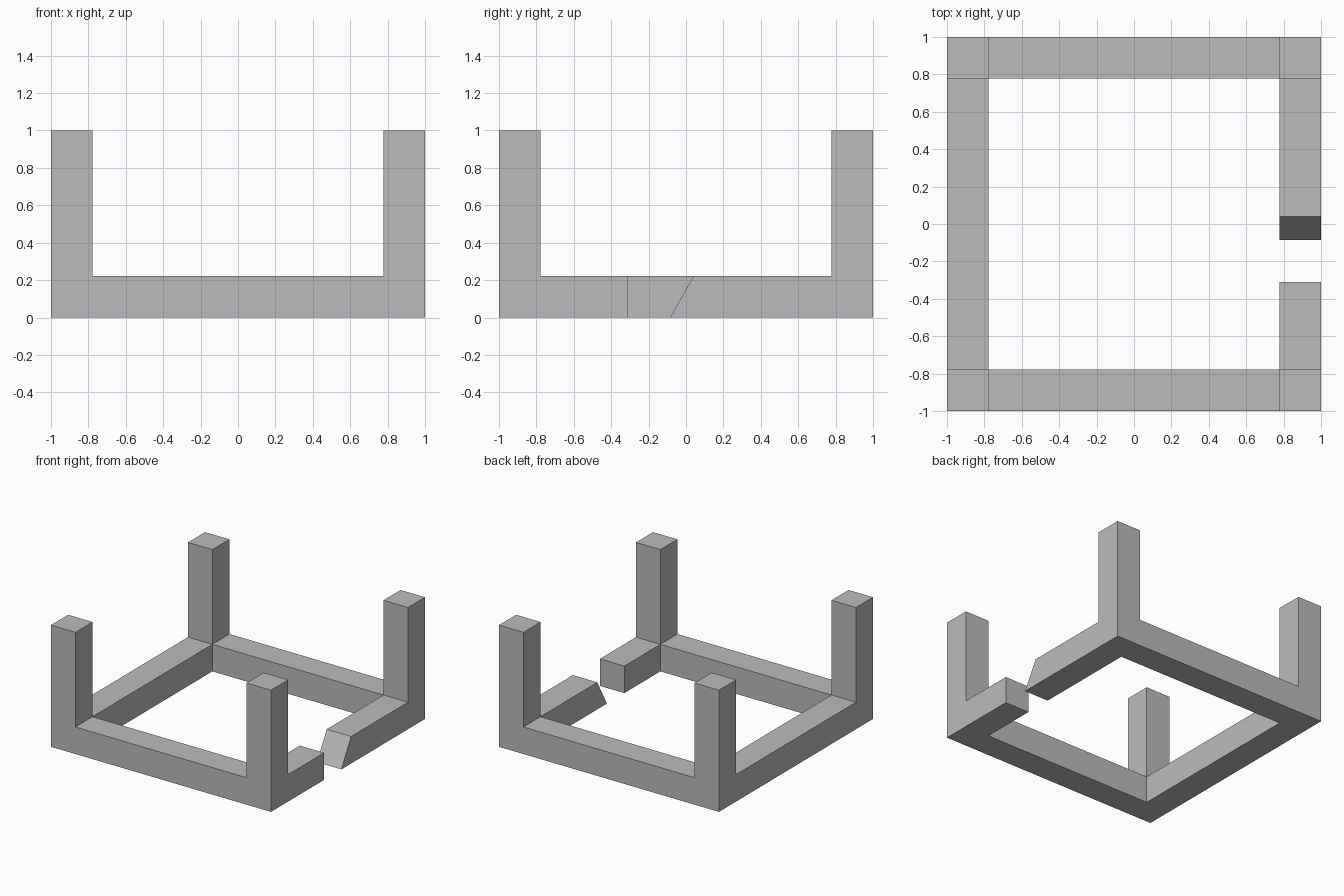
import bpy
import bmesh

if "Cube" in bpy.data.objects:
    bpy.data.objects.remove(bpy.data.objects["Cube"], do_unlink=True)

BAR = 0.222            # thickness of every bar
INNER = 1 - BAR
HEIGHT = 1.0
GAP_FRONT = -0.31      # square cut end
GAP_BACK = -0.085      # sloped cut end, at floor level
SLOPE = 0.125          # how far the sloped end leans back

grey = bpy.data.materials.new("plain grey")
grey.use_nodes = True
colour = (0.5, 0.5, 0.5, 1)
grey.diffuse_color = colour
grey.node_tree.nodes["Principled BSDF"].inputs["Base Color"].default_value = colour

bm = bmesh.new()


def floor_quad(x0, x1, y0, y1):
    corners = ((x0, y0), (x1, y0), (x1, y1), (x0, y1))
    return bm.faces.new([bm.verts.new((x, y, 0)) for x, y in corners])


def raise_faces(faces, height):
    """Extrude faces straight up and return the new top faces."""
    new = bmesh.ops.extrude_face_region(bm, geom=faces)["geom"]
    verts = [g for g in new if isinstance(g, bmesh.types.BMVert)]
    bmesh.ops.translate(bm, verts=verts, vec=(0, 0, height))
    return [g for g in new if isinstance(g, bmesh.types.BMFace)]


# Footprint: corners, three full rails and one broken rail
spans = ((-1, -INNER), (INNER, 1))
for a, b in spans:
    floor_quad(-INNER, INNER, a, b)
    for c, d in spans:
        floor_quad(a, b, c, d)
floor_quad(-1, -INNER, -INNER, INNER)
floor_quad(INNER, 1, -INNER, GAP_FRONT)
floor_quad(INNER, 1, GAP_BACK, INNER)
bmesh.ops.remove_doubles(bm, verts=bm.verts[:], dist=0.001)

# Rails, keeping the footprint as the underside
underside = bm.faces[:]
rail_tops = raise_faces(underside, BAR)
for f in bm.faces:
    if f not in underside and f not in rail_tops and f.calc_center_median().z < 0.001:
        underside.append(f)
if not any(f.is_valid and f.calc_center_median().z < 0.001 for f in bm.faces):
    bottoms = bmesh.ops.duplicate(bm, geom=rail_tops)["geom"]
    verts = [g for g in bottoms if isinstance(g, bmesh.types.BMVert)]
    bmesh.ops.translate(bm, verts=verts, vec=(0, 0, -BAR))

# Sloped end of the broken rail
for v in bm.verts:
    if abs(v.co.y - GAP_BACK) < 0.001 and v.co.z > BAR / 2:
        v.co.y += SLOPE

# Corner posts
for f in rail_tops:
    c = f.calc_center_median()
    if min(abs(c.x), abs(c.y)) > INNER:
        raise_faces([f], HEIGHT - BAR)
        if f.is_valid:
            bm.faces.remove(f)

# Merge flat regions into clean faces
bmesh.ops.remove_doubles(bm, verts=bm.verts[:], dist=0.001)
bmesh.ops.recalc_face_normals(bm, faces=bm.faces[:])
bmesh.ops.dissolve_limit(bm, angle_limit=0.01, verts=bm.verts[:], edges=bm.edges[:])

mesh = bpy.data.meshes.new("broken_frame_with_posts")
bm.to_mesh(mesh)
bm.free()
mesh.materials.append(grey)
frame = bpy.data.objects.new("broken_frame_with_posts", mesh)
bpy.context.collection.objects.link(frame)
